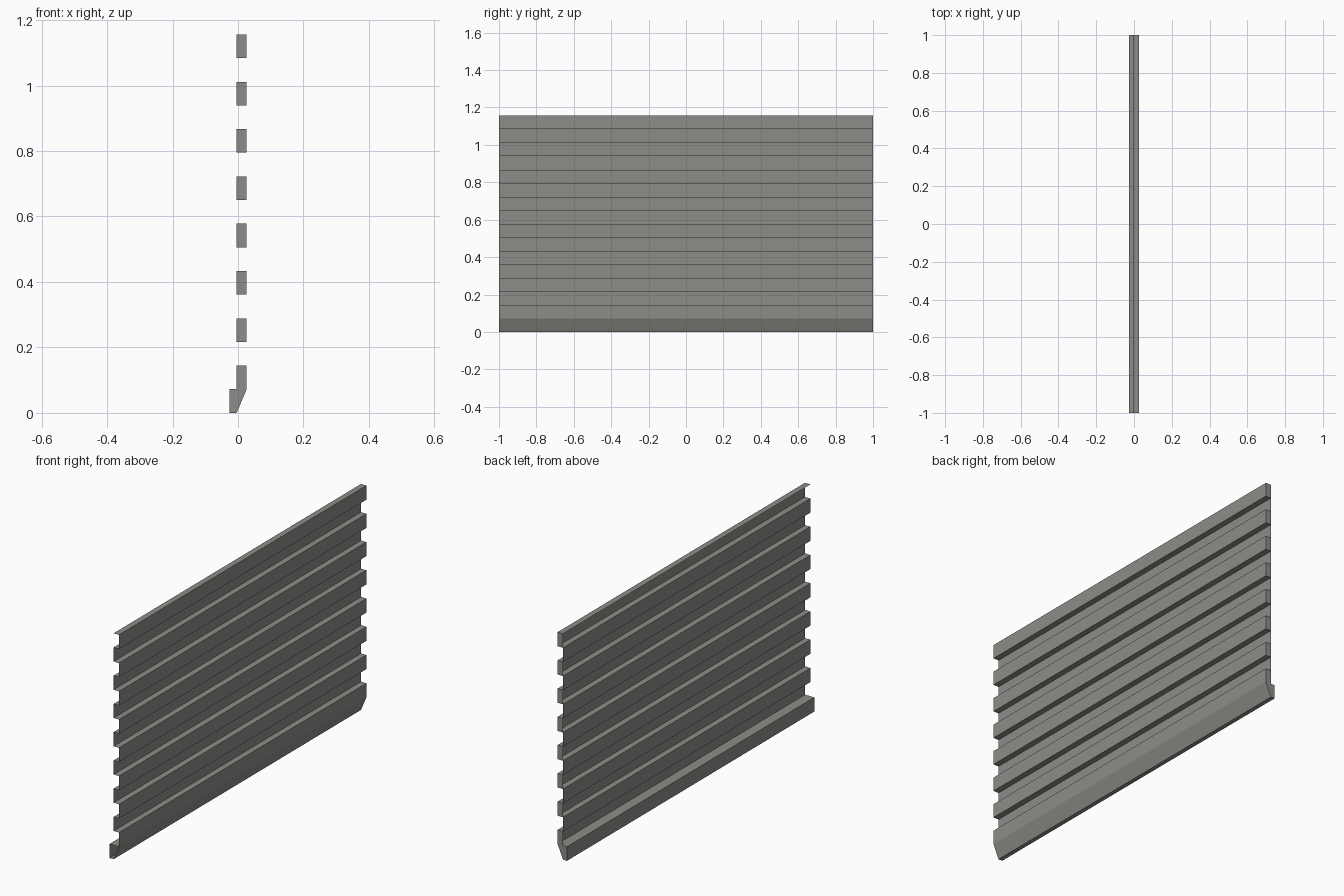
import bpy, bmesh

if "Cube" in bpy.data.objects:
    bpy.data.objects.remove(bpy.data.objects["Cube"])

STEP = 1.156 / 16          # height of each board face / groove
XB, XM, XF = -0.0265, -0.004, 0.0265   # lip back, groove plane, board face

grey = bpy.data.materials.new("siding grey")
grey.diffuse_color = (0.27, 0.265, 0.25, 1)
grey.use_nodes = True
grey.node_tree.nodes["Principled BSDF"].inputs["Base Color"].default_value = grey.diffuse_color


def make(name, build):
    bm = bmesh.new()
    build(bm)
    me = bpy.data.meshes.new(name)
    bm.to_mesh(me)
    bm.free()
    me.materials.append(grey)
    bpy.context.collection.objects.link(bpy.data.objects.new(name, me))


def sheet(bm, pts):
    """Open sheet: x,z profile swept along y."""
    a = [bm.verts.new((x, -1, z)) for x, z in pts]
    b = [bm.verts.new((x, 1, z)) for x, z in pts]
    for i in range(len(pts) - 1):
        bm.faces.new((a[i], a[i + 1], b[i + 1], b[i]))


def end_cap(bm, pts):
    bm.faces.new([bm.verts.new((x, 1, z)) for x, z in pts])


# corrugated sheet, bottom lip upward
lip = [(XM, STEP), (XB, STEP), (XB, 0), (XM, 0), (XF, STEP)]
profile = lip[1:]
for k in range(1, 16, 2):
    if k > 1:
        profile += [(XM, k * STEP), (XF, k * STEP)]
    profile += [(XF, (k + 1) * STEP), (XM, (k + 1) * STEP)]
profile.pop()
profile.append((XM, 16 * STEP))
make("corrugated_sheet", lambda bm: sheet(bm, profile))

# ledge over the bottom lip
make("lip_ledge", lambda bm: sheet(bm, [(XF, STEP), (XB, STEP)]))


# caps closing the far end of every board and the lip
def caps(bm):
    end_cap(bm, lip)
    for k in range(1, 16, 2):
        z0, z1 = k * STEP, (k + 1) * STEP
        end_cap(bm, [(XM, z0), (XM, z1), (XF, z1), (XF, z0)])


make("end_caps", caps)
